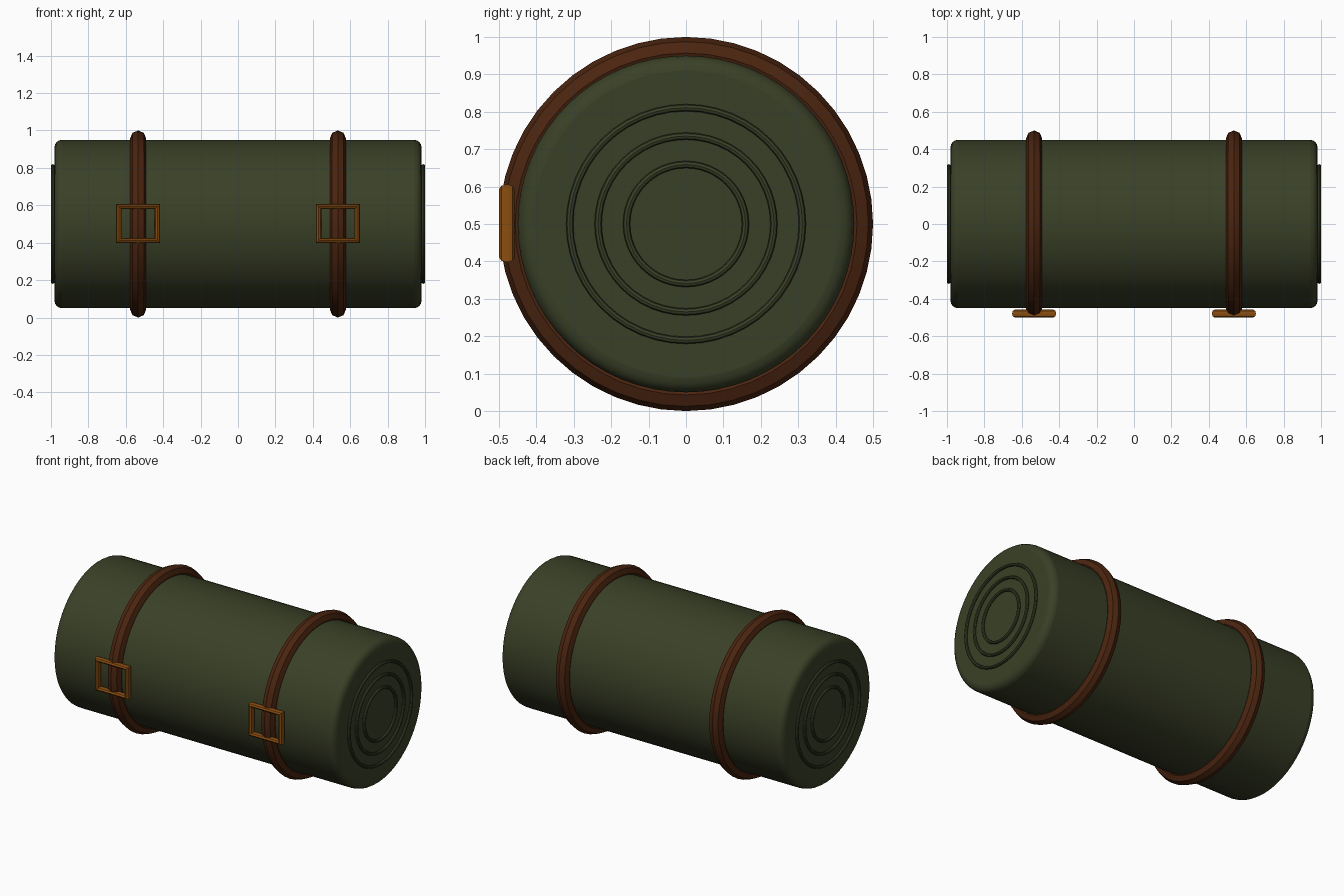
import bpy
from math import pi, radians
from mathutils import Matrix

cube = bpy.data.objects.get("Cube")
if cube:
    bpy.data.objects.remove(cube, do_unlink=True)

CENTRE_Z = 0.5
STRAP_X = 0.534


def material(name, rgb):
    mat = bpy.data.materials.new(name)
    mat.use_nodes = True
    mat.diffuse_color = (*rgb, 1)
    mat.node_tree.nodes["Principled BSDF"].inputs["Base Color"].default_value = (*rgb, 1)
    return mat


canvas = material("olive canvas", (0.042, 0.051, 0.020))
leather = material("brown leather", (0.070, 0.018, 0.005))
brass = material("dark brass", (0.25, 0.075, 0.005))


def finish(name, mat, matrix):
    """Name the active object, colour it and bake its placement."""
    obj = bpy.context.object
    obj.name = obj.data.name = name
    obj.data.materials.append(mat)
    obj.data.transform(matrix)
    bpy.ops.object.shade_smooth_by_angle(angle=radians(35))
    return obj


def torus(name, mat, major, minor, sides, matrix, minor_sides=8):
    bpy.ops.mesh.primitive_torus_add(major_radius=major, minor_radius=minor,
                                     major_segments=sides, minor_segments=minor_sides)
    return finish(name, mat, matrix)


def along_x(x):
    return Matrix.Translation((x, 0, CENTRE_Z)) @ Matrix.Rotation(pi / 2, 4, 'Y')


# Rolled bundle with softened rims
bpy.ops.mesh.primitive_cylinder_add(vertices=64, radius=0.45, depth=1.962)
roll = finish("bedroll", canvas, along_x(0))
bevel = roll.modifiers.new("soft rims", 'BEVEL')
bevel.width = 0.04
bevel.segments = 4
bevel.limit_method = 'ANGLE'
bevel.angle_limit = radians(40)

for side, s in (("left", 1), ("right", -1)):
    # Concentric folds on the end
    for fold, radius in (("outer", 0.311), ("middle", 0.235), ("inner", 0.159)):
        torus(f"{side}_{fold}_fold", canvas, radius, 0.0095, 48, along_x(s * 0.9905))

    # Strap around the roll
    torus(f"{side}_strap", leather, 0.457, 0.043, 48, along_x(s * STRAP_X))

    # Rectangular buckle frame: a four-sided ring turned square to the front
    torus(f"{side}_buckle", brass, 0.146, 0.021, 4,
          Matrix.Translation((s * STRAP_X, -0.479, CENTRE_Z + 0.002))
          @ Matrix.Diagonal((1, 1, 0.88, 1))
          @ Matrix.Rotation(pi / 2, 4, 'X')
          @ Matrix.Rotation(pi / 4, 4, 'Z'))
